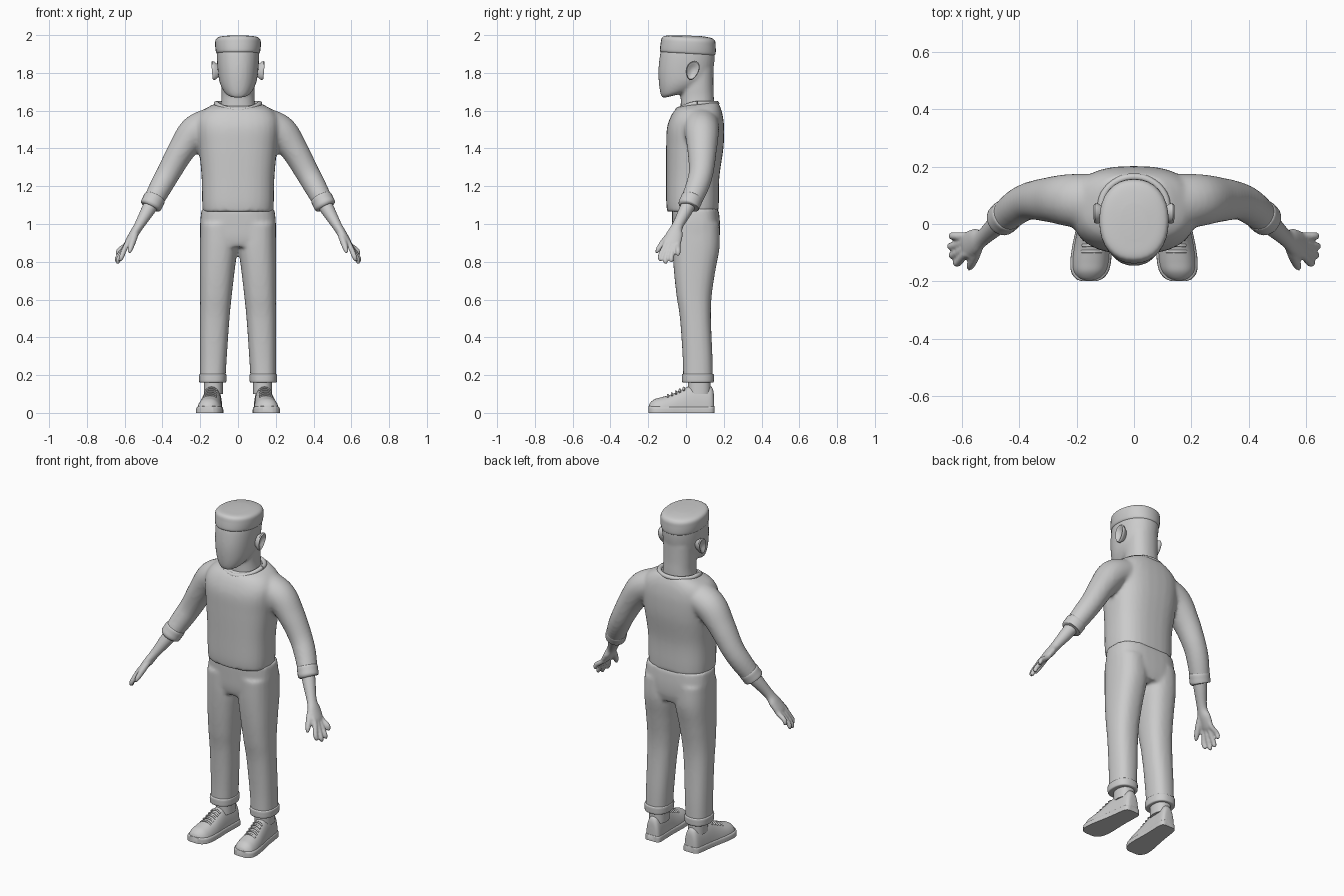
import bpy, bmesh
from math import sin, cos, pi, radians
from mathutils import Vector

if "Cube" in bpy.data.objects:
    bpy.data.objects.remove(bpy.data.objects["Cube"])

N = 32


def spow(a, e):
    return (1 if a >= 0 else -1) * abs(a) ** (2 / e)


def spline(rows, k=6):
    """Catmull-Rom through rows of numbers."""
    rows = [Vector(r) for r in rows]
    out, m = [], len(rows) - 1
    for i in range(m):
        p0, p1, p2, p3 = rows[max(i - 1, 0)], rows[i], rows[i + 1], rows[min(i + 2, m)]
        for j in range(k):
            t = j / k
            out.append(0.5 * (2 * p1 + (p2 - p0) * t + (2 * p0 - 5 * p1 + 4 * p2 - p3) * t * t
                              + (3 * p1 - p0 - 3 * p2 + p3) * t ** 3))
    return out + [rows[-1]]


def loft(bm, rings):
    vs = [[bm.verts.new(p) for p in r] for r in rings]
    n = len(vs[0])
    for a, b in zip(vs, vs[1:]):
        for i in range(n):
            bm.faces.new((a[i], a[(i + 1) % n], b[(i + 1) % n], b[i]))
    bm.faces.new(vs[0][::-1])
    bm.faces.new(vs[-1])


def stack(bm, rows, cx=None, e=2.3):
    """Horizontal rings; row = z, y front, y back, half width, slope, centre x."""
    rings = []
    for z, y0, y1, rx, sl, x in spline([tuple(r) + (0, 0)[len(r) - 4:] for r in rows]):
        yc, ry = (y0 + y1) / 2, (y1 - y0) / 2
        ring = []
        for i in range(N):
            a = 2 * pi * i / N
            dy = ry * spow(sin(a), e)
            ring.append((x + rx * spow(cos(a), e), yc + dy, z + sl * dy))
        rings.append(ring)
    loft(bm, rings)


def tube(bm, rows, ref=(0, 1, 0), k=6, n=20):
    """Swept tube; row = x, y, z, radius, radius along ref."""
    pts = spline([tuple(r) + (r[3],) * (5 - len(r)) for r in rows], k)
    rings = []
    for i, p in enumerate(pts):
        t = (pts[min(i + 1, len(pts) - 1)] - pts[max(i - 1, 0)])
        t = Vector(t[:3]).normalized()
        u = t.cross(Vector(ref)).normalized()
        v = u.cross(t)
        c = Vector(p[:3])
        rings.append([c + u * p[3] * cos(2 * pi * j / n) + v * p[4] * sin(2 * pi * j / n) for j in range(n)])
    loft(bm, rings)


def finish(bm, name, mirror=True, voxel=0, smooth=4):
    bmesh.ops.recalc_face_normals(bm, faces=bm.faces)
    me = bpy.data.meshes.new(name)
    bm.to_mesh(me)
    bm.free()
    me.polygons.foreach_set("use_smooth", [True] * len(me.polygons))
    me.set_sharp_from_angle(angle=radians(45))
    ob = bpy.data.objects.new(name, me)
    bpy.context.collection.objects.link(ob)
    if voxel:  # fuse overlapping shells and blend the joins
        r = ob.modifiers.new("fuse", 'REMESH')
        r.mode, r.voxel_size, r.use_smooth_shade = 'VOXEL', voxel, True
        s = ob.modifiers.new("blend", 'SMOOTH')
        s.factor, s.iterations = 0.5, smooth
    if mirror:
        ob.modifiers.new("mirror", 'MIRROR').use_mirror_merge = False
    return ob


# head and neck
bm = bmesh.new()
stack(bm, [(1.682, -.115, 0, .04, .25), (1.70, -.13, .07, .07, .25), (1.75, -.142, .13, .097, .15),
           (1.82, -.146, .146, .108, .05), (1.90, -.137, .153, .112), (1.96, -.12, .145, .105)], e=2.2)
stack(bm, [(1.56, -.03, .15, .10), (1.66, -.028, .148, .088), (1.72, -.03, .145, .088), (1.82, -.03, .145, .09)])
finish(bm, "head", False, .009, 4)

# flat-topped hair
bm = bmesh.new()
stack(bm, [(1.90, -.132, .15, .108, -.06), (1.912, -.138, .157, .117, -.06), (1.95, -.134, .157, .121, -.06),
           (1.978, -.127, .153, .117, -.06), (1.991, -.105, .132, .095, -.05), (1.997, -.05, .07, .045, -.02)], e=2.2)
finish(bm, "hair", False)

# ears: dished discs leaning back
bm = bmesh.new()
rings = []
for x, s in ((.09, .5), (.108, .7), (.122, .95), (.132, 1), (.138, .9), (.135, .7), (.126, .45), (.124, .1)):
    ring = []
    for i in range(N):
        a = 2 * pi * i / N
        dz = .05 * s * sin(a)
        ring.append((x + dz * .08, .035 + .034 * s * cos(a) * (1 + 4 * dz) + .2 * dz, 1.812 + dz))
    rings.append(ring)
loft(bm, rings)
finish(bm, "ear")

# sweater: body and sleeves
bm = bmesh.new()
stack(bm, [(1.065, -.10, .172, .187), (1.12, -.105, .174, .19), (1.25, -.105, .177, .193), (1.4, -.105, .198, .207),
           (1.5, -.102, .202, .217), (1.56, -.085, .197, .212), (1.605, -.058, .187, .18), (1.635, -.03, .17, .125, .1)],
      e=2.6)
for s in (1, -1):
    tube(bm, [(s * x, y, z, a, b) for x, y, z, a, b in (
        (.13, .075, 1.535, .085, .10), (.225, .083, 1.488, .088, .092), (.30, .085, 1.39, .073, .078),
        (.365, .08, 1.275, .064, .066), (.41, .058, 1.195, .06, .062), (.458, .018, 1.105, .052, .055))])
finish(bm, "sweater", False, .011, 5)

# sleeve cuffs
bm = bmesh.new()
tube(bm, [(.437, .035, 1.145, .05), (.441, .032, 1.137, .058), (.452, .023, 1.116, .058),
          (.462, .014, 1.096, .057), (.465, .012, 1.09, .046)], k=3)
finish(bm, "sleeve_cuff")

# collar ring
bm = bmesh.new()
ring = []
for i in range(25):
    a = 2 * pi * i / 24
    ring.append((.115 * cos(a), .06 + .104 * sin(a), 1.638 - .034 * max(0, -sin(a)) ** 1.5, .013))
tube(bm, ring, (0, 0, 1), 3, 12)
finish(bm, "collar", False)

# forearm, palm, fingers and thumb
bm = bmesh.new()
tube(bm, [(.43, .04, 1.155, .042), (.475, 0, 1.075, .037), (.525, -.045, .99, .026, .03),
          (.553, -.06, .945, .024, .044), (.583, -.074, .90, .018, .046), (.592, -.078, .885, .012, .038)])
for y0, x1, y1, z1 in ((-.108, .622, -.135, .803), (-.086, .637, -.108, .789),
                       (-.064, .642, -.077, .797), (-.042, .637, -.042, .832)):
    tube(bm, [(.572, y0 + .004, .915, .014), (.59, y0, .89, .014), (x1 - .008, y1, z1 + .03, .0135),
              (x1, y1, z1 + .008, .011), (x1 + .002, y1, z1, .005)])
tube(bm, [(.54, -.07, .96, .018), (.556, -.112, .912, .018), (.57, -.145, .868, .014), (.576, -.158, .846, .006)])
finish(bm, "hand", True, .006, 3)

# trousers: hips and two legs
bm = bmesh.new()
stack(bm, [(.88, -.06, .165, .185), (.93, -.07, .178, .198), (1.0, -.073, .18, .201), (1.08, -.075, .173, .193)], e=2.8)
for s in (1, -1):
    stack(bm, [(z, a, b, r, 0, s * x) for z, a, b, r, x in (
        (.165, -.015, .142, .067, .134), (.3, -.018, .14, .071, .13), (.5, -.032, .132, .078, .123),
        (.62, -.05, .136, .084, .117), (.75, -.064, .155, .092, .11), (.88, -.072, .178, .1, .102),
        (1.0, -.073, .176, .1, .1))], e=2.4)
finish(bm, "trousers", False, .011, 4)

# trouser turn-ups
bm = bmesh.new()
stack(bm, [(z, .063 - r - .012, .063 + r + .012, r, 0, .134) for z, r in
           ((.16, .06), (.164, .071), (.185, .073), (.203, .072), (.207, .064))], e=2.4)
finish(bm, "trouser_cuff")

# socks
bm = bmesh.new()
stack(bm, [(.10, .01, .13, .05, 0, .13), (.18, .01, .13, .05, 0, .13)])
finish(bm, "sock")


def axis(y):
    return .157 - (y + .2) * .085


def shoe_shell(name, rows, e, grow=0):
    b = bmesh.new()
    rings = []
    for y, w, h in spline(rows):
        rings.append([(axis(y) + (w + grow) * spow(cos(2 * pi * i / N), e), y,
                       max(0, h * spow(sin(2 * pi * i / N), e))) for i in range(N)])
    loft(b, rings)
    bmesh.ops.remove_doubles(b, verts=b.verts, dist=1e-5)
    finish(b, name)


# shoes: upper and sole
upper = [(.149, .022, .07), (.144, .036, .12), (.125, .046, .143), (.07, .05, .146), (.02, .053, .142),
         (-.03, .058, .12), (-.08, .064, .097), (-.13, .066, .083), (-.165, .06, .073), (-.188, .043, .055),
         (-.197, .022, .038)]
shoe_shell("shoe_upper", upper, 2.3)
shoe_shell("shoe_sole", [(y * 1.01, w, .036) for y, w, h in upper], 6, .005)

# laces across the instep
bm = bmesh.new()
for i in range(5):
    y = -.012 - i * .021
    z = .132 - i * .0095
    c, w = axis(y), .03 + i * .001
    tube(bm, [(c - w, y, z - .014, .0055), (c - w * .5, y, z - .002, .0055), (c, y, z + .001, .0055),
              (c + w * .5, y, z - .002, .0055), (c + w, y, z - .014, .0055)], k=2, n=8)
finish(bm, "laces")
